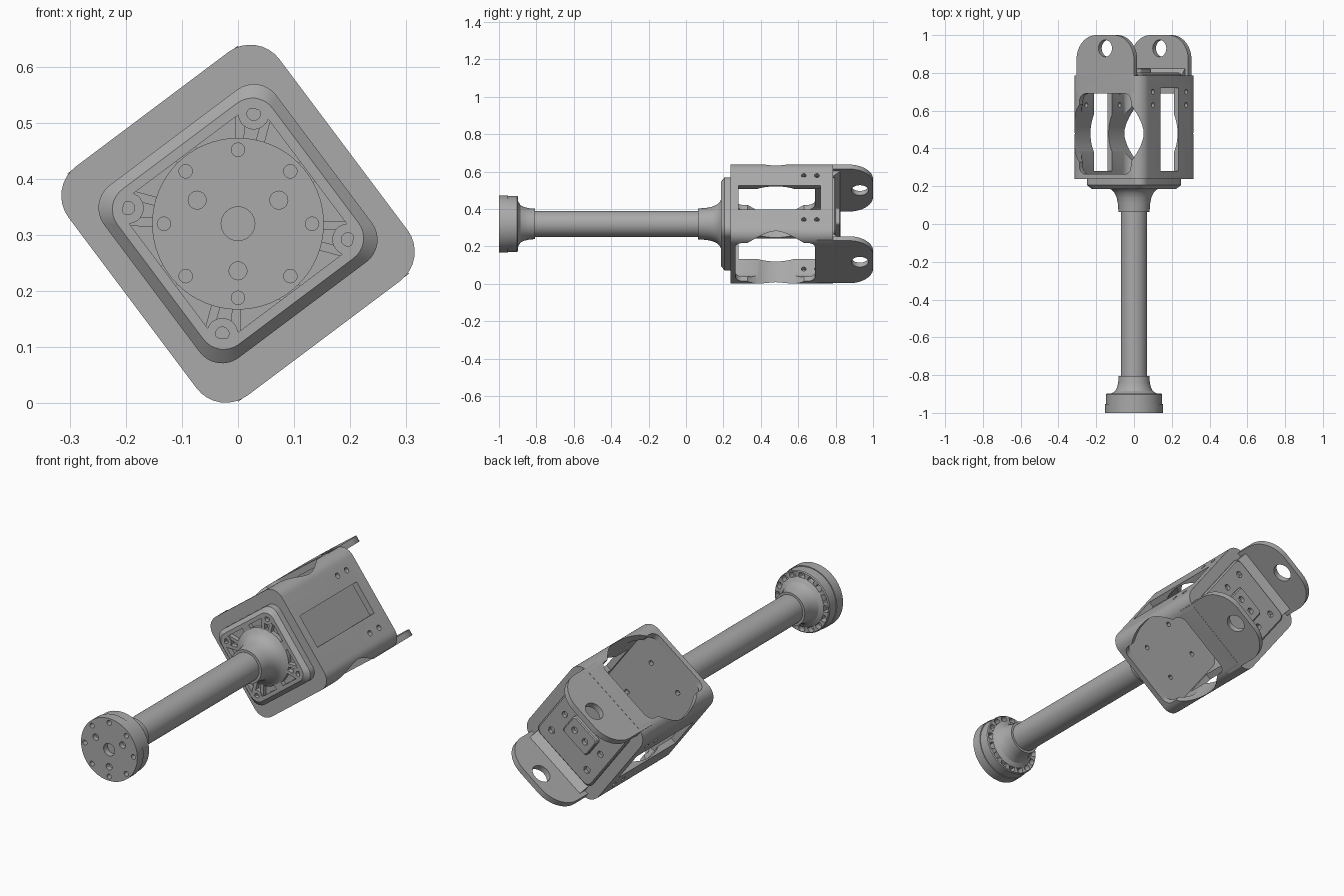
import bpy, bmesh, math
from mathutils import Matrix, Vector

if "Cube" in bpy.data.objects:
    bpy.data.objects.remove(bpy.data.objects["Cube"], do_unlink=True)

grey = bpy.data.materials.new("machined grey")
grey.use_nodes = True
COLOUR = (0.4, 0.4, 0.4, 1)
grey.diffuse_color = COLOUR
grey.node_tree.nodes["Principled BSDF"].inputs["Base Color"].default_value = COLOUR

LIFT = Matrix.Translation((0, 0, 0.32))
TILT = LIFT @ Matrix.Rotation(math.radians(-36.87), 4, 'Y')
parts = []


def circle(r=1.0, c=(0, 0), n=32):
    return [(c[0] + r * math.cos(2 * math.pi * i / n),
             c[1] + r * math.sin(2 * math.pi * i / n)) for i in range(n)]


def rounded(hw, hh, r, c=(0, 0), n=8):
    pts = []
    for k, (sx, sy) in enumerate([(1, 1), (-1, 1), (-1, -1), (1, -1)]):
        for i in range(n + 1):
            a = math.pi / 2 * (k + i / n)
            pts.append((c[0] + sx * (hw - r) + r * math.cos(a),
                        c[1] + sy * (hh - r) + r * math.sin(a)))
    return pts


def rect(hw, hh, c=(0, 0)):
    return [(c[0] + sx * hw, c[1] + sy * hh) for sx, sy in [(1, 1), (-1, 1), (-1, -1), (1, -1)]]


def loft(name, outline, axis, sections, frame=TILT):
    """Sweep an outline along an axis through (position, scale) sections."""
    place = {'x': lambda a, b, t: (t, a, b),
             'y': lambda a, b, t: (a, t, b),
             'z': lambda a, b, t: (a, b, t)}[axis]
    bm = bmesh.new()
    rings = [[bm.verts.new(place(a * s, b * s, t)) for a, b in outline] for t, s in sections]
    n = len(outline)
    for lo, hi in zip(rings, rings[1:]):
        for i in range(n):
            bm.faces.new((lo[i], lo[(i + 1) % n], hi[(i + 1) % n], hi[i]))
    bm.faces.new(rings[0])
    bm.faces.new(rings[-1])
    bmesh.ops.recalc_face_normals(bm, faces=bm.faces)
    mesh = bpy.data.meshes.new(name)
    bm.to_mesh(mesh)
    bm.free()
    mesh.materials.append(grey)
    ob = bpy.data.objects.new(name, mesh)
    bpy.context.collection.objects.link(ob)
    parts.append((ob, frame))
    return ob


def prism(name, outline, axis, lo, hi, frame=TILT):
    return loft(name, outline, axis, [(lo, 1), (hi, 1)], frame)


def cut(ob, outline, axis, lo, hi):
    tool = prism("cutter", outline, axis, lo, hi)
    parts.pop()
    mod = ob.modifiers.new("cut", 'BOOLEAN')
    mod.solver = 'EXACT'
    mod.object = tool
    bpy.context.view_layer.objects.active = ob
    bpy.ops.object.modifier_apply(modifier=mod.name)
    mesh = tool.data
    bpy.data.objects.remove(tool)
    bpy.data.meshes.remove(mesh)


# Hollow housing, open on two sides, with windows in the other two
housing = prism("housing", rounded(0.235, 0.255, 0.065), 'y', 0.237, 0.785)
cut(housing, rounded(0.205, 0.225, 0.05), 'y', 0.262, 0.74)
cut(housing, rounded(0.17, 0.213, 0.04, (0, 0.477)), 'z', -0.4, 0.4)
bore = [(a, max(0.27, min(0.69, b))) for a, b in circle(0.228, (0, 0.48), 64)]
cut(housing, bore, 'z', -0.4, 0.4)
cut(housing, rect(0.22, 0.08, (0.5, 0)), 'x', -0.4, 0.4)
for y in (0.63, 0.70):
    for v in (-0.147, 0.147):
        cut(housing, circle(0.013, (y, v), 16), 'x', -0.4, 0.4)
for u in (-0.09, 0.09):
    for v in (-0.11, 0.11):
        cut(housing, circle(0.012, (u, v), 12), 'y', 0.2, 0.3)

# Pierced lugs at the back of both open sides
for side, name in ((1, "upper_lug"), (-1, "lower_lug")):
    tongue = [(a, max(b, 0.7)) for a, b in rounded(0.19, 0.25, 0.13, (0, 0.75), 12)]
    tongue = list(dict.fromkeys(tongue))
    tongue = [p for p in tongue if p[1] > 0.7] + [(-0.19, 0.7), (0.19, 0.7)]
    lug = prism(name, tongue, 'z', *sorted((side * 0.225, side * 0.254)))
    cut(lug, circle(0.045, (0, 0.93)), 'z', -0.4, 0.4)
    # Sloping web between lug and back plate
    web = [(0.77, side * 0.23), (0.83, side * 0.23), (0.785, side * 0.19), (0.77, side * 0.19)]
    prism(name + "_web", web, 'x', -0.17, 0.17)

# Back plate with screw holes and a raised centre block
back = loft("back_plate", rounded(0.18, 0.19, 0.03), 'y', [(0.775, 1), (0.795, 1), (0.803, 0.96)])
for u in (-0.12, 0.12):
    for v in (-0.12, 0.12):
        cut(back, circle(0.018, (u, v), 6), 'y', 0.785, 0.9)
    cut(back, circle(0.015, (u, 0), 12), 'y', 0.785, 0.9)
block = loft("back_block", rounded(0.08, 0.055, 0.015), 'y', [(0.79, 1), (0.82, 1), (0.825, 0.93)])
for u in (-0.035, 0.035):
    cut(block, circle(0.016, (u, 0), 12), 'y', 0.805, 0.9)

# Square mounting plate with a ribbed pocket
plate = loft("mounting_plate", rounded(0.192, 0.192, 0.05), 'y',
             [(0.24, 1), (0.206, 1), (0.186, 0.9)])
cut(plate, rounded(0.155, 0.155, 0.03), 'y', 0.1, 0.212)
for i in range(4):
    turn = Matrix.Rotation(i * math.pi / 2, 4, 'Y')
    boss = prism("corner_boss", circle(0.028, (0.14, 0.14), 24), 'y', 0.186, 0.215, TILT @ turn)
    cut(boss, circle(0.012, (0.14, 0.14), 16), 'y', 0.1, 0.205)
    prism("edge_rib", rect(0.09, 0.022, (0.07, 0)), 'y', 0.19, 0.215, TILT @ turn)
    for a in (38, 52):
        spin = Matrix.Rotation(math.radians(a), 4, 'Y')
        prism("corner_rib", rect(0.1, 0.008, (0.1, 0)), 'y', 0.19, 0.215, TILT @ turn @ spin)

# Tube with a flared collar at each end
prism("tube", circle(0.07, n=48), 'y', -0.95, 0.2, LIFT)
loft("front_collar", circle(n=48), 'y',
     [(-0.95, 0.12), (-0.897, 0.12), (-0.885, 0.1), (-0.865, 0.09), (-0.84, 0.084), (-0.806, 0.081)], LIFT)
loft("back_collar", circle(n=48), 'y',
     [(0.064, 0.082), (0.11, 0.086), (0.14, 0.092), (0.165, 0.103), (0.182, 0.12), (0.192, 0.14),
      (0.215, 0.14)], LIFT)

# End flange: two stacked discs with bolt holes and a ring of pockets
disc = prism("flange_disc", circle(0.153, n=64), 'y', -1.0, -0.952, LIFT)
rear = loft("flange_ring", circle(n=64), 'y', [(-0.952, 0.149), (-0.903, 0.149), (-0.898, 0.145)], LIFT)


def polar(r, degrees):
    return (r * math.cos(math.radians(degrees)), r * math.sin(math.radians(degrees)))


cut(disc, circle(0.03), 'y', -1.1, -0.97)
for i in range(8):
    cut(disc, circle(0.012, polar(0.132, i * 45), 16), 'y', -1.1, -0.965)
for a in (30, 150, 270):
    cut(disc, circle(0.016, polar(0.084, a), 20), 'y', -1.1, -0.975)
for i in range(16):
    cut(rear, circle(0.017, polar(0.128, i * 22.5), 16), 'y', -0.925, -0.8)

# Move parts into place and smooth the curved surfaces
bpy.ops.object.select_all(action='DESELECT')
for ob, frame in parts:
    ob.data.transform(frame)
    ob.select_set(True)
bpy.context.view_layer.objects.active = housing
bpy.ops.object.shade_smooth_by_angle(angle=math.radians(30))
